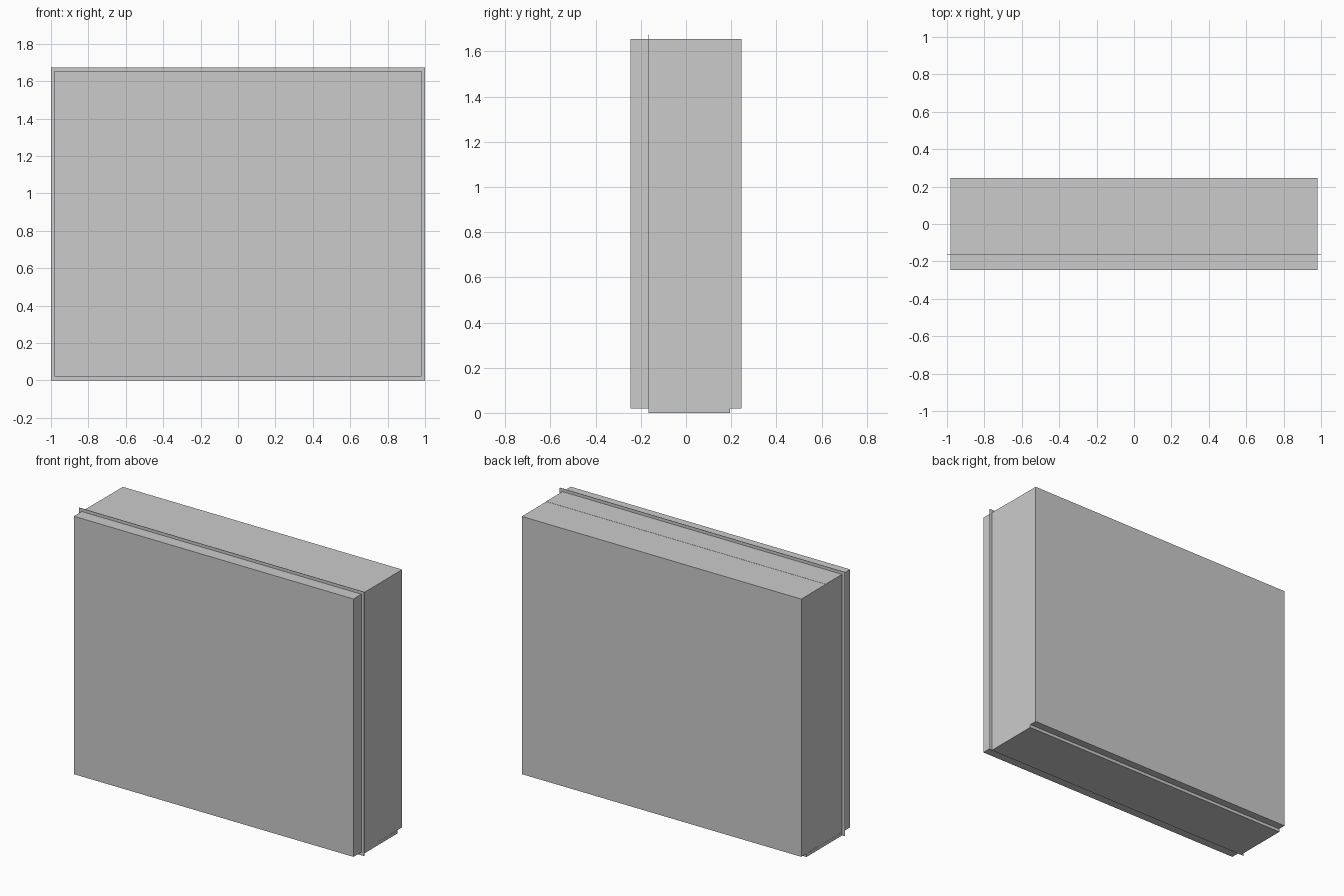
import bpy

if "Cube" in bpy.data.objects:
    bpy.data.objects.remove(bpy.data.objects["Cube"])


def box(name, x, y, z):
    """Box from (min, max) ranges on each axis."""
    bpy.ops.mesh.primitive_cube_add(size=1, location=[(a + b) / 2 for a, b in (x, y, z)])
    ob = bpy.context.object
    ob.name = name
    ob.scale = [b - a for a, b in (x, y, z)]
    bpy.ops.object.transform_apply(location=False, rotation=False, scale=True)
    return ob


# Main case: front half is a hair larger on top and right, leaving a fine seam at y = 0
box("front_case", (-0.98, 0.981), (-0.245, 0.0), (0.02, 1.655))
box("back_case", (-0.98, 0.98), (0.0, 0.245), (0.02, 1.654))

# Thin mounting flange that sticks out all round
box("flange", (-1.0, 1.0), (-0.166, -0.163), (0.0, 1.674))

# Shallow base plate behind the flange
box("base_plate", (-0.981, 0.981), (-0.165, 0.195), (0.0, 0.021))
